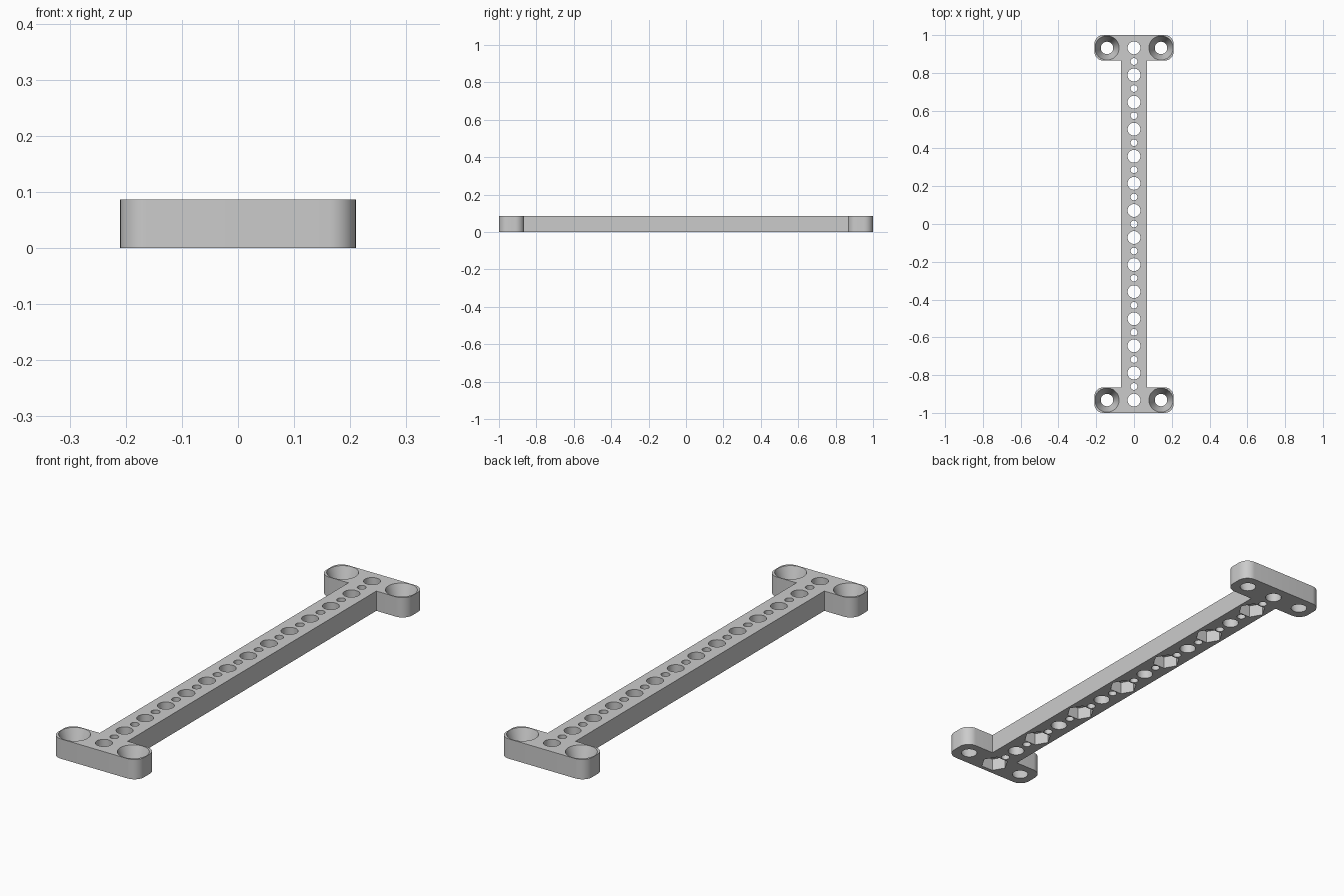
import bpy, bmesh
from math import sin, cos, pi

if "Cube" in bpy.data.objects:
    bpy.data.objects.remove(bpy.data.objects["Cube"])

HEIGHT = 0.087
BAR_HALF = 0.068
PLATE_X, PLATE_Y, CORNER = 0.21, 0.865, 0.048
PITCH = 0.1434
END_HOLE = 6.5 * PITCH

grey = bpy.data.materials.new("light grey")
grey.use_nodes = True
grey.diffuse_color = (0.6, 0.6, 0.6, 1)
grey.node_tree.nodes["Principled BSDF"].inputs["Base Color"].default_value = (0.6, 0.6, 0.6, 1)


def make_object(name, bm):
    bmesh.ops.recalc_face_normals(bm, faces=bm.faces)
    mesh = bpy.data.meshes.new(name)
    bm.to_mesh(mesh)
    bm.free()
    mesh.materials.append(grey)
    obj = bpy.data.objects.new(name, mesh)
    bpy.context.collection.objects.link(obj)
    return obj


def add_prism(bm, x, y, z0, z1, r0, r1, sides):
    """Closed prism or cone frustum with a corner pointing along x."""
    rings = [[bm.verts.new((x + r * cos(2 * pi * i / sides), y + r * sin(2 * pi * i / sides), z))
              for i in range(sides)] for z, r in ((z0, r0), (z1, r1))]
    for i in range(sides):
        j = (i + 1) % sides
        bm.faces.new((rings[0][i], rings[0][j], rings[1][j], rings[1][i]))
    bm.faces.new(rings[0][::-1])
    bm.faces.new(rings[1])


def arc(cx, cy, start, steps=10):
    angles = [start + pi / 2 * i / steps for i in range(steps + 1)]
    return [(cx + CORNER * cos(a), cy + CORNER * sin(a)) for a in angles]


# Outline: narrow bar with a rounded cross plate at each end
quarter = [(BAR_HALF, PLATE_Y)]
quarter += arc(PLATE_X - CORNER, PLATE_Y + CORNER, -pi / 2)
quarter += arc(PLATE_X - CORNER, 1 - CORNER, 0)
half = quarter + [(-x, y) for x, y in reversed(quarter)]
outline = half + [(-x, -y) for x, y in half]

bm = bmesh.new()
base = bm.faces.new([bm.verts.new((x, y, 0)) for x, y in outline])
extruded = bmesh.ops.extrude_face_region(bm, geom=[base])["geom"]
bmesh.ops.translate(bm, vec=(0, 0, HEIGHT),
                    verts=[v for v in extruded if isinstance(v, bmesh.types.BMVert)])
bracket = make_object("mounting_bar", bm)

# Through holes along the bar, alternating large and small
bm = bmesh.new()
for i in range(27):
    radius = 0.018 if i % 2 else 0.034
    add_prism(bm, 0, -END_HOLE + i * PITCH / 2, -0.05, HEIGHT + 0.05, radius, radius, 32)

# Tapered screw holes in the four plate ends
over = 0.02
slope = (0.064 - 0.033) / HEIGHT
for x in (-0.143, 0.143):
    for y in (-END_HOLE, END_HOLE):
        add_prism(bm, x, y, -over, HEIGHT + over,
                  0.033 - slope * over, 0.064 + slope * over, 48)
hole_cutter = make_object("hole_cutter", bm)

# Hexagonal nut pockets under every second large hole
bm = bmesh.new()
for i in range(7):
    add_prism(bm, 0, -END_HOLE + 2 * i * PITCH, -0.05, 0.055, 0.058, 0.058, 6)
pocket_cutter = make_object("nut_pocket_cutter", bm)

# Cut, then bake the result
for cutter in (hole_cutter, pocket_cutter):
    cutter.hide_render = True
    cut = bracket.modifiers.new(cutter.name, 'BOOLEAN')
    cut.operation = 'DIFFERENCE'
    cut.solver = 'EXACT'
    cut.object = cutter

bpy.ops.object.select_all(action='DESELECT')
bracket.select_set(True)
bpy.context.view_layer.objects.active = bracket
for name in [m.name for m in bracket.modifiers]:
    bpy.ops.object.modifier_apply(modifier=name)
for cutter in (hole_cutter, pocket_cutter):
    bpy.data.objects.remove(cutter)

bpy.ops.object.shade_smooth_by_angle(angle=pi / 6)
